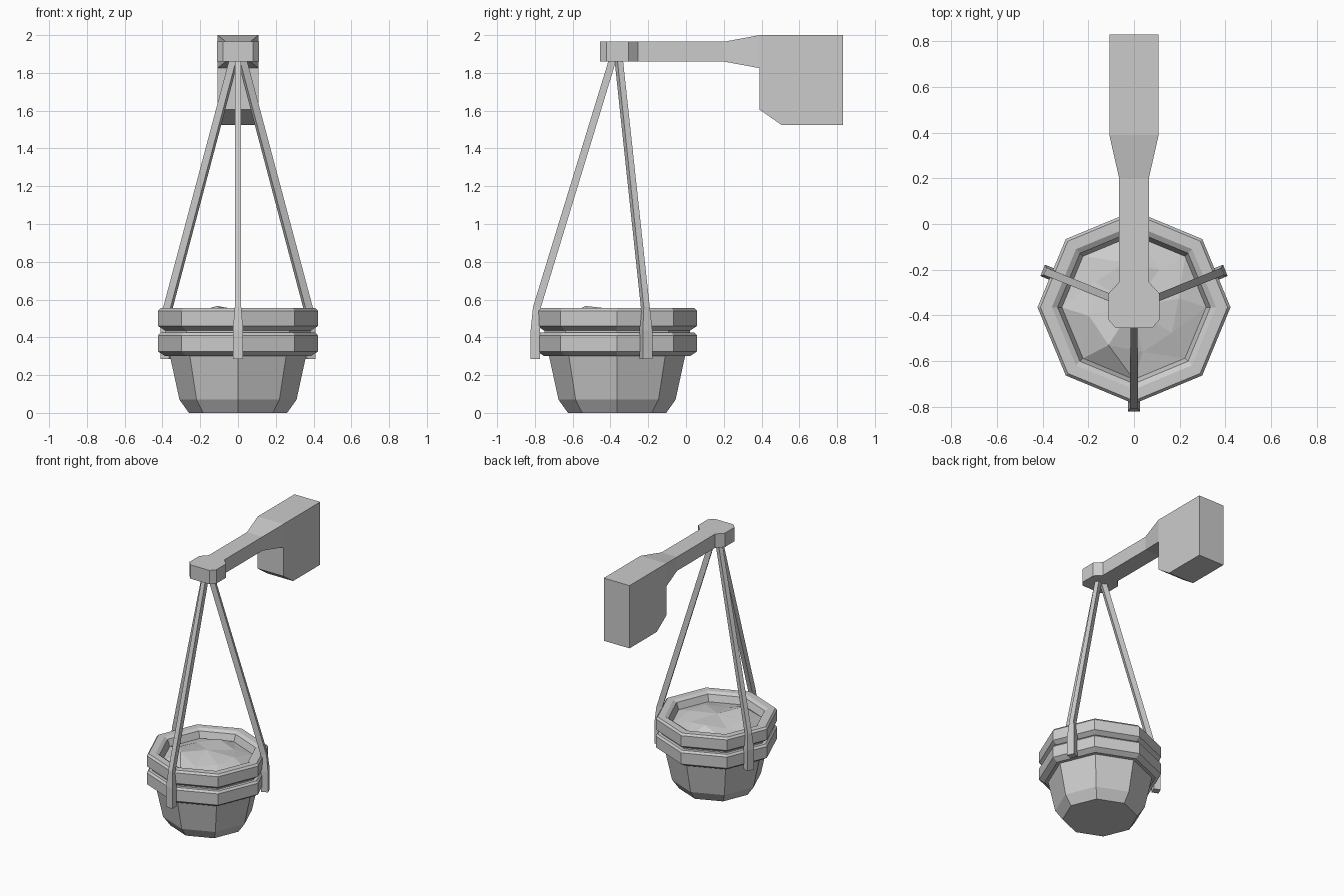
import bpy, bmesh
from math import sin, cos, radians
from mathutils import Vector

cube = bpy.data.objects.get("Cube")
if cube:
    bpy.data.objects.remove(cube, do_unlink=True)

POT_Y = -0.365

grey = bpy.data.materials.new("plain grey")
grey.use_nodes = True
colour = (0.6, 0.6, 0.6, 1)
grey.diffuse_color = colour
grey.node_tree.nodes["Principled BSDF"].inputs["Base Color"].default_value = colour


def loft(name, rings, cap_start=True, cap_end=True, y=0.0):
    """Skin a list of closed rings that share one point count."""
    bm = bmesh.new()
    loops = [[bm.verts.new(p) for p in ring] for ring in rings]
    n = len(loops[0])
    for a, b in zip(loops, loops[1:]):
        for i in range(n):
            j = (i + 1) % n
            bm.faces.new((a[i], a[j], b[j], b[i]))
    if cap_start:
        bm.faces.new(loops[0][::-1])
    if cap_end:
        bm.faces.new(loops[-1])
    bmesh.ops.recalc_face_normals(bm, faces=bm.faces)
    mesh = bpy.data.meshes.new(name)
    bm.to_mesh(mesh)
    bm.free()
    mesh.materials.append(grey)
    obj = bpy.data.objects.new(name, mesh)
    obj.location.y = y
    bpy.context.collection.objects.link(obj)
    return obj


def octagon(r, z):
    return [(r * cos(radians(45 * i)), r * sin(radians(45 * i)), z) for i in range(8)]


# Wall bracket and arm: (y, half width, bottom, top)
stations = [(-0.456, 0.08, 1.86, 1.965), (-0.42, 0.112, 1.86, 1.965),
            (-0.305, 0.112, 1.86, 1.965), (-0.255, 0.065, 1.86, 1.965),
            (0.2, 0.065, 1.86, 1.965), (0.39, 0.108, 1.825, 2.0),
            (0.39, 0.108, 1.605, 2.0), (0.505, 0.108, 1.525, 2.0),
            (0.83, 0.108, 1.525, 2.0)]
loft("wall_bracket_arm", [[(-w, y, a), (w, y, a), (w, y, b), (-w, y, b)]
                          for y, w, a, b in stations])

# Pot with two rim bands: (radius, height)
profile = [(0.26, 0), (0.31, 0.07), (0.36, 0.3), (0.385, 0.3), (0.423, 0.325),
           (0.423, 0.41), (0.41, 0.425), (0.385, 0.425), (0.385, 0.435),
           (0.423, 0.46), (0.423, 0.54), (0.41, 0.555), (0.36, 0.555),
           (0.335, 0.54), (0.31, 0.475)]
loft("pot", [octagon(r, z) for r, z in profile], y=POT_Y)

# Lumpy soil: edge ring, uneven middle ring, raised centre
heights = [0.53, 0.515, 0.545, 0.52, 0.54, 0.566, 0.51, 0.525]
middle = [(0.2 * cos(radians(11 + 45 * i)), 0.2 * sin(radians(11 + 45 * i)), h)
          for i, h in enumerate(heights)]
tip = [(0.03 * x - 0.01, 0.03 * y, 0.548) for x, y, z in middle]
soil = loft("soil", [octagon(0.318, 0.49), middle, tip], cap_start=False, y=POT_Y)
tri = soil.modifiers.new("facets", "TRIANGULATE")


# Hanging straps: radial path, thin above and wider where they grip the pot
def strap(name, angle, reach):
    out = Vector((cos(radians(angle)), sin(radians(angle)), 0))
    side = Vector((-out.y, out.x, 0))
    path = [(0.045, 1.865, 0.016, 0.04), (reach - 0.012, 0.56, 0.017, 0.042),
            (reach, 0.44, 0.027, 0.05), (reach, 0.285, 0.027, 0.05)]
    rings = []
    for r, z, w, depth in path:
        up = Vector((0, 0, z))
        rings.append([out * r - side * w + up, out * r + side * w + up,
                      out * (r - depth) + side * w + up,
                      out * (r - depth) - side * w + up])
    loft(name, rings, y=POT_Y)


strap("front_strap", 270, 0.457)
strap("left_strap", 22, 0.432)
strap("right_strap", 158, 0.432)
